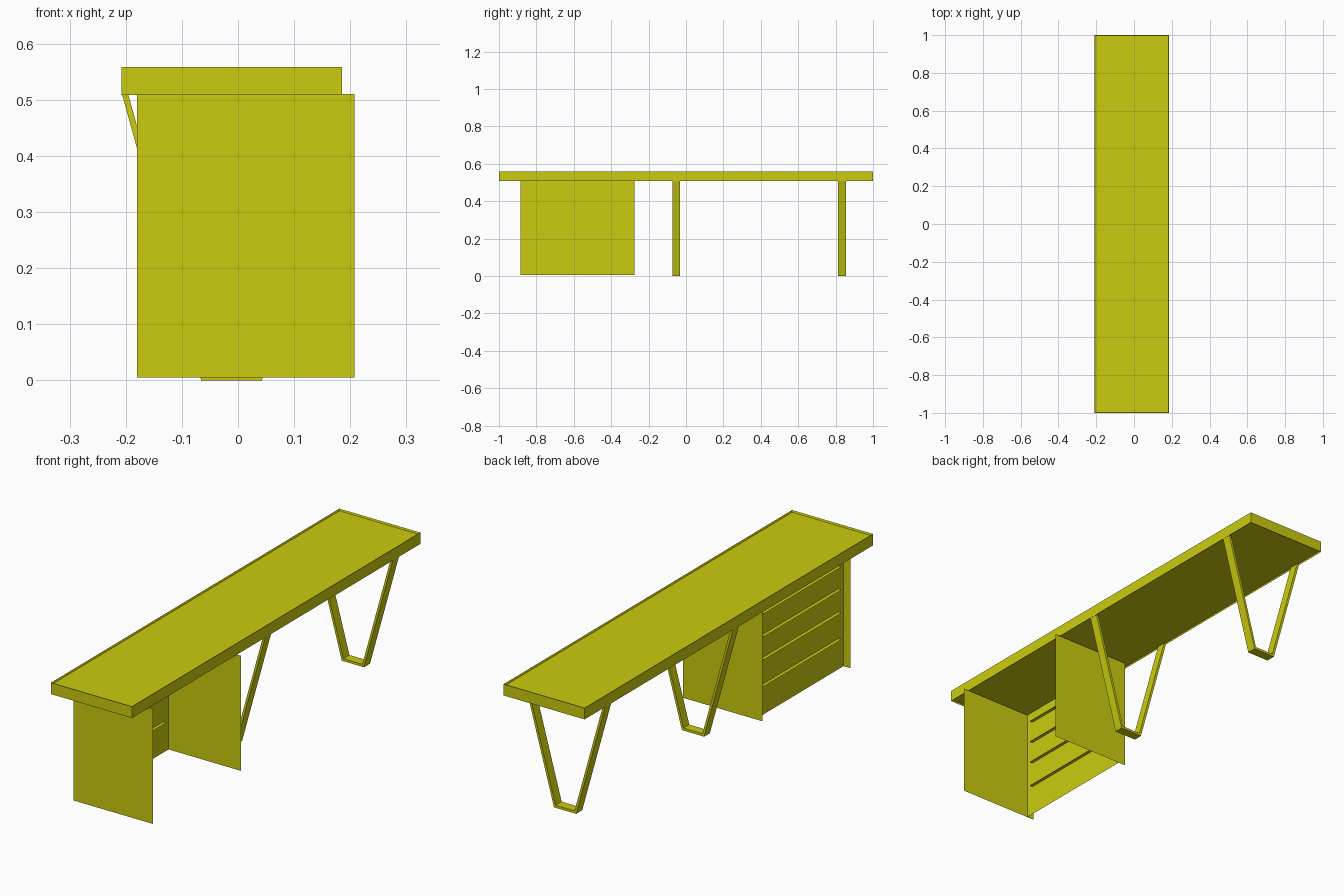
import bpy, bmesh
from mathutils import Vector

if "Cube" in bpy.data.objects:
    bpy.data.objects.remove(bpy.data.objects["Cube"])

mat = bpy.data.materials.new("yellow")
mat.diffuse_color = (0.6, 0.6, 0.005, 1)
mat.use_nodes = True
mat.node_tree.nodes["Principled BSDF"].inputs["Base Color"].default_value = mat.diffuse_color


def finish(name, bm):
    me = bpy.data.meshes.new(name)
    bm.to_mesh(me)
    bm.free()
    me.materials.append(mat)
    ob = bpy.data.objects.new(name, me)
    bpy.context.collection.objects.link(ob)
    return ob


def sheet(bm, *pts):
    return bm.faces.new([bm.verts.new(p) for p in pts])


def press(bm, face, margin, move):
    """Inset a face and push the inner part to make a shallow tray."""
    bmesh.ops.inset_region(bm, faces=[face], thickness=margin)
    bmesh.ops.translate(bm, verts=face.verts[:], vec=Vector(move))


# Table top: slab with a thin raised rim above and below
X0, X1, Z0, Z1 = -0.208, 0.185, 0.508, 0.558
bm = bmesh.new()
bmesh.ops.create_cube(bm, size=1)
bmesh.ops.scale(bm, verts=bm.verts[:], vec=(X1 - X0, 2, Z1 - Z0))
bmesh.ops.translate(bm, verts=bm.verts[:], vec=((X0 + X1) / 2, 0, (Z0 + Z1) / 2))
bm.normal_update()
top = next(f for f in bm.faces if f.normal.z > 0.9)
bottom = next(f for f in bm.faces if f.normal.z < -0.9)
press(bm, top, 0.004, (0, 0, -0.008))
press(bm, bottom, 0.004, (0, 0, 0.006))
finish("table_top", bm)

# Cabinet: thin side sheets, open top, bottom and +x side
CX0, CX1, CY0, CY1, CZ0, CZ1 = -0.18, 0.208, -0.885, -0.275, 0.005, 0.51
for name, y in (("cabinet_end_side", CY0), ("cabinet_inner_side", CY1)):
    bm = bmesh.new()
    sheet(bm, (CX0, y, CZ0), (CX1, y, CZ0), (CX1, y, CZ1), (CX0, y, CZ1))
    finish(name, bm)

# Cabinet face with a pocket pressed inwards
bm = bmesh.new()
face = sheet(bm, (CX0, CY1, CZ0), (CX0, CY1, CZ1), (CX0, CY0, CZ1), (CX0, CY0, CZ0))
bm.normal_update()
press(bm, face, 0.035, (0.035, 0, 0))
finish("cabinet_face", bm)

# Thin shelf strips running through the pocket panel
for i, z in enumerate((0.14, 0.257, 0.358, 0.459)):
    bm = bmesh.new()
    sheet(bm, (-0.161, CY0 + 0.035, z), (-0.13, CY0 + 0.035, z),
          (-0.13, CY1 - 0.035, z), (-0.161, CY1 - 0.035, z))
    finish(f"shelf_strip_{i + 1}", bm)

# Legs: flat bar bent into a V with a flat foot
CX, T = -0.0115, 0.011
outer = [(-0.195, 0.509), (-0.054, 0), (0.054, 0), (0.195, 0.509)]
inner = [(-0.195 + T, 0.509), (-0.054 + T - 0.003, T), (0.054 - T + 0.003, T), (0.195 - T, 0.509)]
for name, y0, y1 in (("middle_leg", -0.072, -0.032), ("end_leg", 0.813, 0.855)):
    bm = bmesh.new()
    for i in range(3):
        quad = (outer[i], outer[i + 1], inner[i + 1], inner[i])
        sheet(bm, *[(CX + x, y0, z) for x, z in quad])
    bmesh.ops.remove_doubles(bm, verts=bm.verts[:], dist=1e-5)
    ext = bmesh.ops.extrude_face_region(bm, geom=bm.faces[:], use_keep_orig=True)
    bmesh.ops.translate(bm, vec=(0, y1 - y0, 0),
                        verts=[v for v in ext["geom"] if isinstance(v, bmesh.types.BMVert)])
    bmesh.ops.recalc_face_normals(bm, faces=bm.faces[:])
    finish(name, bm)
